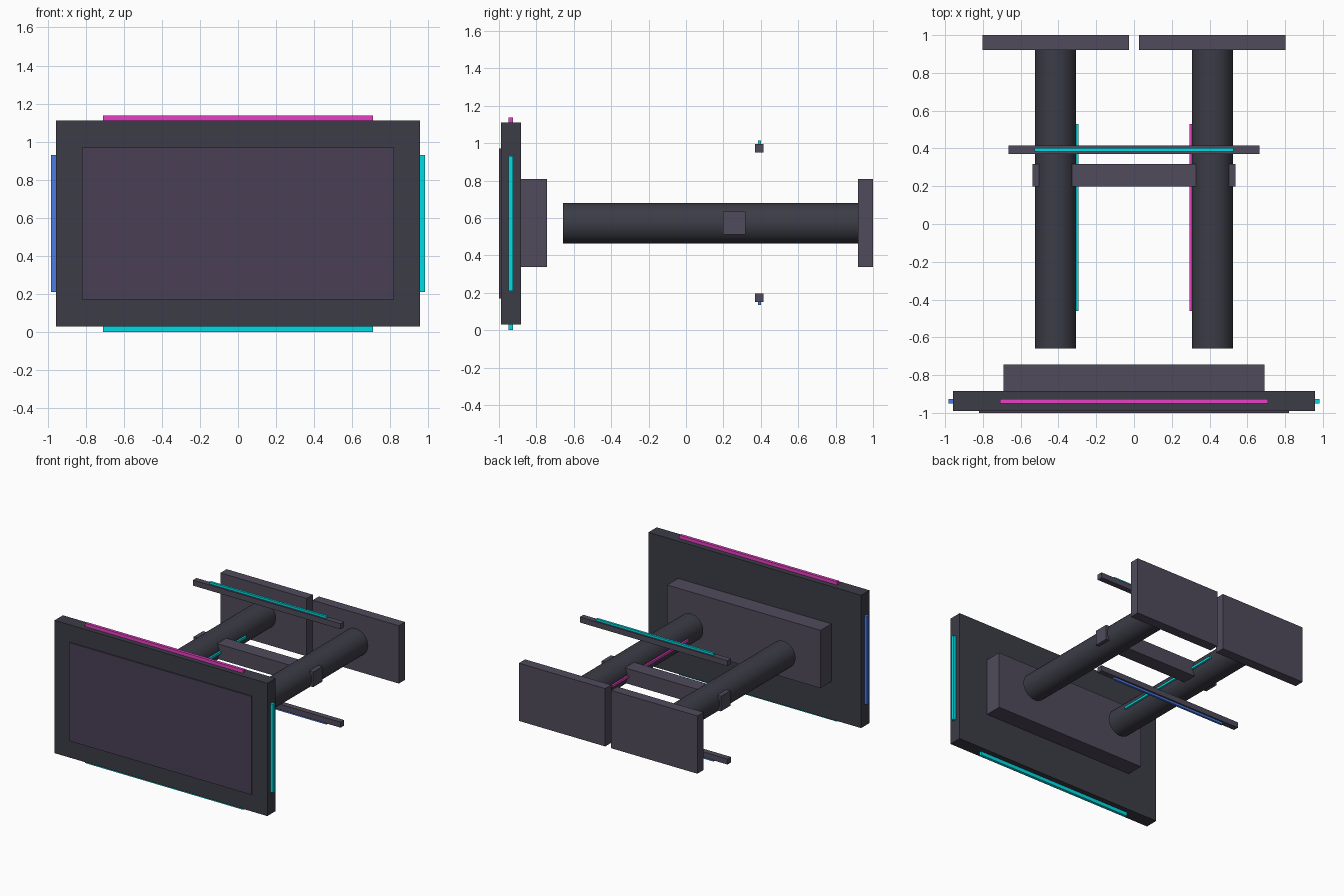
import bpy, bmesh
from math import radians
from mathutils import Matrix, Vector

if "Cube" in bpy.data.objects:
    bpy.data.objects.remove(bpy.data.objects["Cube"])


def material(name, rgb):
    m = bpy.data.materials.new(name)
    m.diffuse_color = (*rgb, 1)
    m.use_nodes = True
    m.node_tree.nodes["Principled BSDF"].inputs["Base Color"].default_value = m.diffuse_color
    return m


DARK = material("dark_metal", (0.045, 0.045, 0.062))
GREY = material("violet_grey", (0.08, 0.07, 0.105))
SCREEN = material("screen_violet", (0.068, 0.05, 0.09))
CYAN = material("cyan_glow", (0.0, 0.72, 0.78))
PINK = material("magenta_glow", (0.8, 0.05, 0.55))
BLUE = material("blue_glow", (0.07, 0.2, 0.8))


def finish(name, bm, mat):
    mesh = bpy.data.meshes.new(name)
    bm.to_mesh(mesh)
    bm.free()
    ob = bpy.data.objects.new(name, mesh)
    bpy.context.collection.objects.link(ob)
    mesh.materials.append(mat)
    return ob


def box(name, x, y, z, mat):
    """Box from (min, max) ranges on each axis."""
    lo, hi = Vector((x[0], y[0], z[0])), Vector((x[1], y[1], z[1]))
    bm = bmesh.new()
    bmesh.ops.create_cube(bm, size=1)
    bmesh.ops.scale(bm, vec=hi - lo, verts=bm.verts)
    bmesh.ops.translate(bm, vec=(lo + hi) / 2, verts=bm.verts)
    return finish(name, bm, mat)


def rod(name, x, y, z, radius, mat):
    """Smooth cylinder running along y."""
    bm = bmesh.new()
    bmesh.ops.create_cone(bm, cap_ends=True, segments=32, radius1=radius,
                          radius2=radius, depth=y[1] - y[0])
    bmesh.ops.rotate(bm, matrix=Matrix.Rotation(radians(90), 3, 'X'), verts=bm.verts)
    bmesh.ops.translate(bm, vec=(x, sum(y) / 2, z), verts=bm.verts)
    ob = finish(name, bm, mat)
    bpy.context.view_layer.objects.active = ob
    ob.select_set(True)
    bpy.ops.object.shade_smooth_by_angle(angle=radians(30))
    ob.select_set(False)


# front panel, inset screen and rear housing
box("front_panel", (-0.957, 0.957), (-0.99, -0.883), (0.03, 1.11), DARK)
box("screen", (-0.82, 0.82), (-1.0, -0.985), (0.17, 0.97), SCREEN)
box("rear_housing", (-0.69, 0.69), (-0.883, -0.743), (0.337, 0.807), GREY)

# light strips around the panel edge
strip_y = (-0.95, -0.926)
box("top_light", (-0.71, 0.71), strip_y, (1.11, 1.137), PINK)
box("bottom_light", (-0.71, 0.71), strip_y, (0.0, 0.03), CYAN)
box("right_light", (0.957, 0.982), strip_y, (0.21, 0.93), CYAN)
box("left_light", (-0.982, -0.957), strip_y, (0.21, 0.93), BLUE)

# paired arms with end plates and inner light strips
for side, s, glow in (("left", -1, CYAN), ("right", 1, PINK)):
    rod(side + "_arm", s * 0.415, (-0.658, 0.925), 0.571, 0.109, DARK)
    box(side + "_end_plate", sorted((s * 0.027, s * 0.803)), (0.92, 1.0), (0.337, 0.807), GREY)
    box(side + "_arm_light", sorted((s * 0.293, s * 0.312)), (-0.46, 0.53), (0.562, 0.58), glow)

# cross bar through both arms
box("cross_bar", (-0.537, 0.537), (0.198, 0.317), (0.512, 0.635), GREY)

# upper and lower rails with light strips on their outer faces
box("upper_rail", (-0.664, 0.664), (0.37, 0.415), (0.951, 0.996), GREY)
box("upper_rail_light", (-0.527, 0.527), (0.384, 0.402), (0.996, 1.013), CYAN)
box("lower_rail", (-0.664, 0.664), (0.37, 0.415), (0.151, 0.196), GREY)
box("lower_rail_light", (-0.527, 0.527), (0.384, 0.402), (0.134, 0.151), BLUE)
